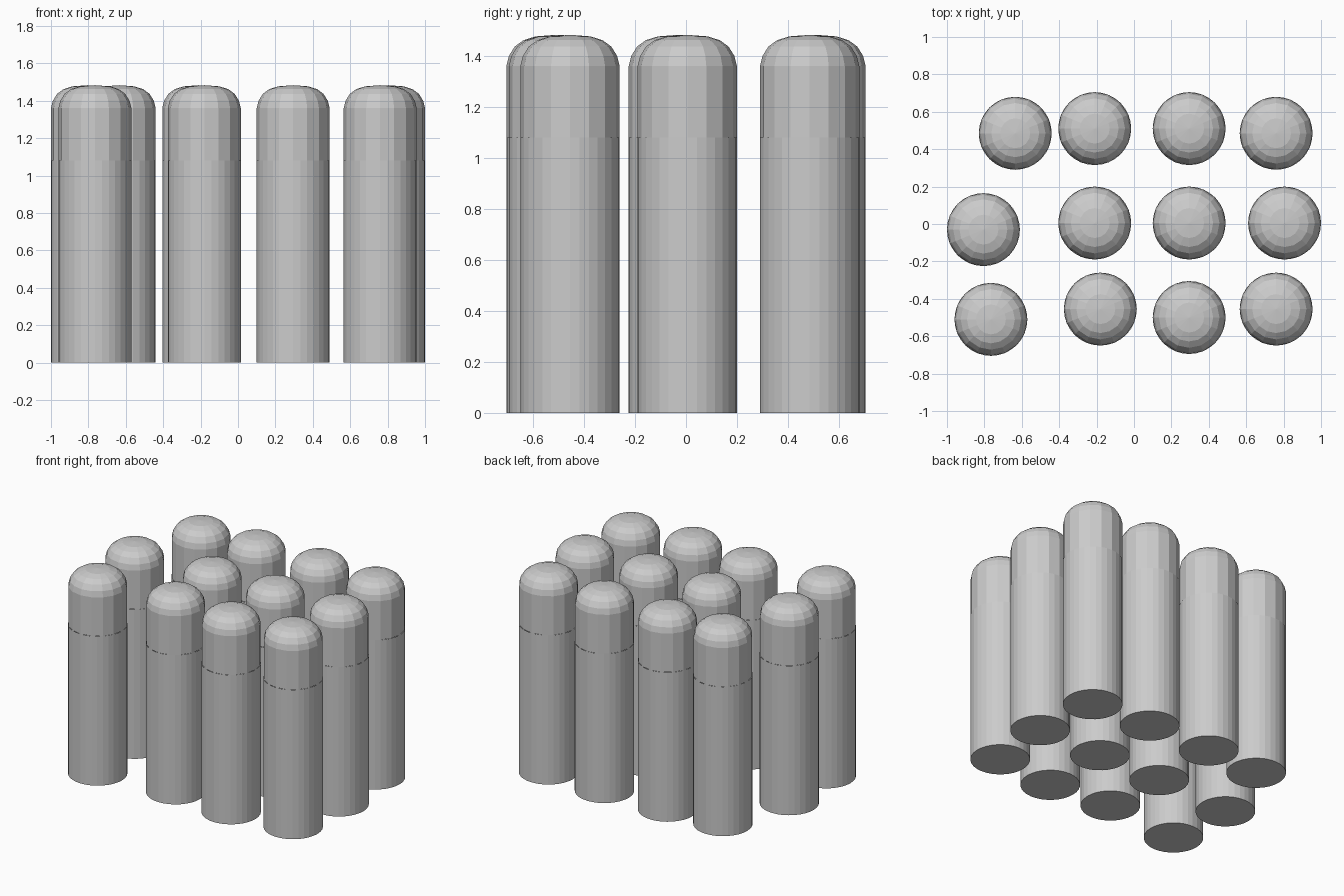
import bpy, bmesh, math

cube = bpy.data.objects.get("Cube")
if cube:
    bpy.data.objects.remove(cube, do_unlink=True)

grey = bpy.data.materials.new("light grey")
grey.use_nodes = True
COLOUR = (0.6, 0.6, 0.6, 1)
grey.diffuse_color = COLOUR
grey.node_tree.nodes["Principled BSDF"].inputs["Base Color"].default_value = COLOUR

RADIUS = 0.195
SEAM = 1.08


def lathe(name, profile, sides):
    """Closed solid of revolution from (radius, height) rings; zero radius makes a tip."""
    bm = bmesh.new()
    rings = []
    for r, z in profile:
        if r == 0:
            rings.append([bm.verts.new((0, 0, z))] * sides)
        else:
            rings.append([bm.verts.new((r * math.cos(math.tau * i / sides),
                                        r * math.sin(math.tau * i / sides), z))
                          for i in range(sides)])
    bm.faces.new(rings[0][::-1])
    for low, high in zip(rings, rings[1:]):
        for i in range(sides):
            j = (i + 1) % sides
            corners = [low[i], low[j], high[j], high[i]]
            bm.faces.new(list(dict.fromkeys(corners)))
    mesh = bpy.data.meshes.new(name)
    bm.to_mesh(mesh)
    bm.free()
    mesh.materials.append(grey)
    return mesh


def place(name, mesh, x, y):
    ob = bpy.data.objects.new(name, mesh)
    ob.location = (x, y, 0)
    bpy.context.collection.objects.link(ob)
    return ob


# Straight lower shaft and rounded upper cap, shared by every post
shaft = lathe("shaft", [(RADIUS, 0), (RADIUS, SEAM)], 32)
dome = [(RADIUS, SEAM), (RADIUS, 1.36), (0.185, 1.4), (0.162, 1.437),
        (0.128, 1.462), (0.08, 1.477), (0, 1.483)]
cap = lathe("cap", dome, 16)

# Slightly irregular three by four layout
rows = {
    "back": [(-0.635, 0.485), (-0.21, 0.51), (0.295, 0.51), (0.76, 0.485)],
    "middle": [(-0.805, -0.03), (-0.21, 0.005), (0.295, 0.005), (0.805, 0.005)],
    "front": [(-0.765, -0.51), (-0.18, -0.455), (0.295, -0.5), (0.76, -0.455)],
}
parts = []
for row, spots in rows.items():
    for n, (x, y) in enumerate(spots, 1):
        parts.append(place(f"{row}_post_{n}_shaft", shaft, x, y))
        parts.append(place(f"{row}_post_{n}_cap", cap, x, y))

# Smooth sides with crisp bottom rims
for ob in bpy.context.view_layer.objects:
    ob.select_set(ob in parts)
bpy.context.view_layer.objects.active = parts[0]
bpy.ops.object.shade_smooth_by_angle(angle=math.radians(40))
